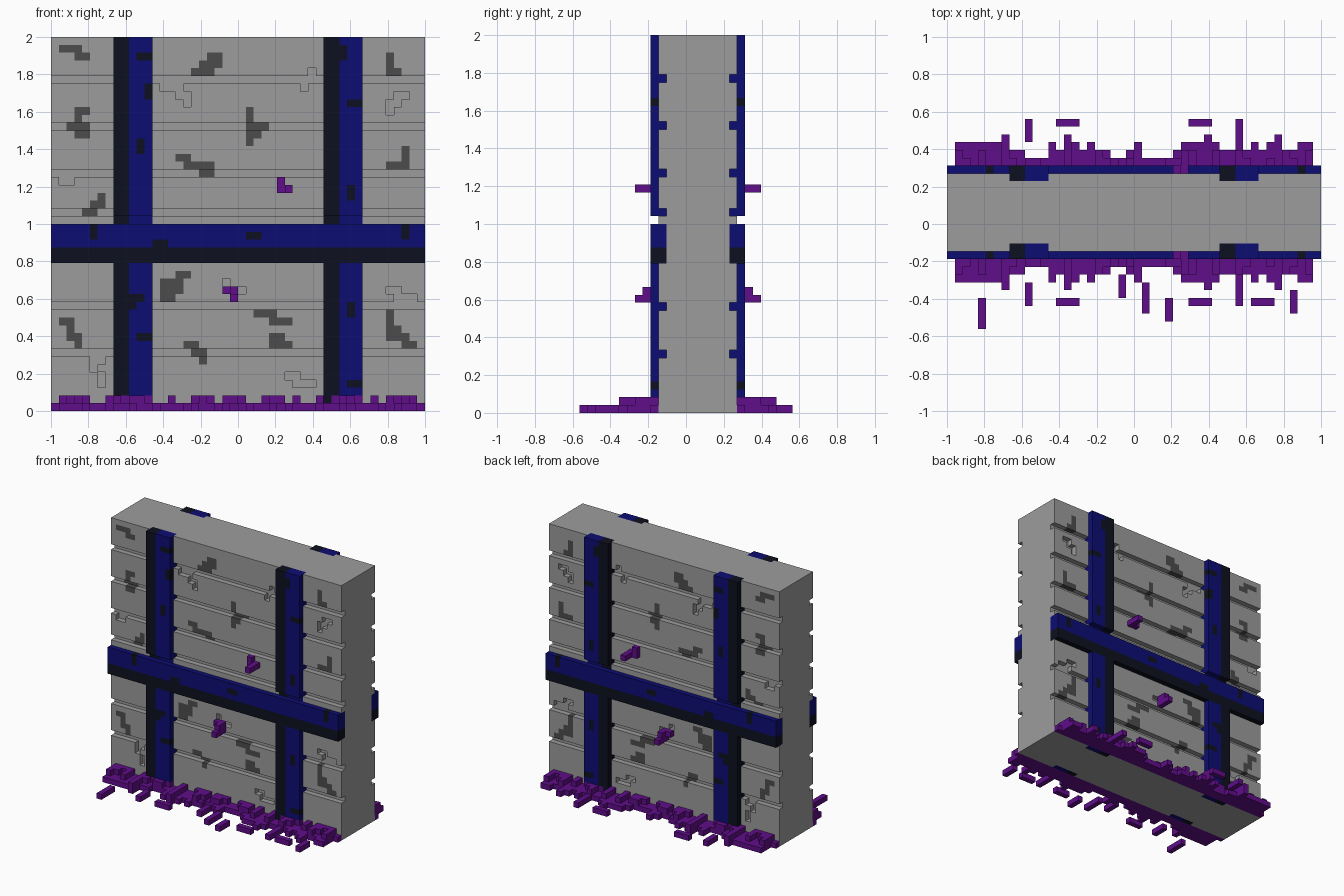
import bpy, bmesh
from mathutils import Vector

if "Cube" in bpy.data.objects:
    bpy.data.objects.remove(bpy.data.objects["Cube"], do_unlink=True)

V = 2 / 48                                  # block size: 48 x 27 x 48 blocks
ORIGIN = Vector((-1, -0.5625, 0))


def material(name, rgb):
    m = bpy.data.materials.new(name)
    m.use_nodes = True
    m.diffuse_color = (*rgb, 1)
    bsdf = next(n for n in m.node_tree.nodes if n.type == 'BSDF_PRINCIPLED')
    bsdf.inputs["Base Color"].default_value = (*rgb, 1)
    return m


GREY, DARK_GREY, BLUE, NIGHT, PURPLE = range(5)
MATERIALS = [
    material("light grey stone", (0.335, 0.335, 0.335)),
    material("dark grey stain", (0.073, 0.073, 0.073)),
    material("deep blue beam", (0.004, 0.004, 0.175)),
    material("near black blue", (0.004, 0.005, 0.014)),
    material("purple grass", (0.118, 0.004, 0.255)),
]


def box(x0, x1, y0, y1, z0, z1):
    return [(x, y, z) for x in range(x0, x1) for y in range(y0, y1) for z in range(z0, z1)]


def runs(rows):
    """(row, first column, last column) -> set of (column, row)"""
    return {(x, z) for z, a, b in rows for x in range(a, b + 1)}


def mirrored(cells):
    """Repeat front blocks on the back of the wall."""
    return {**cells, **{(x, 29 - y, z): c for (x, y, z), c in cells.items()}}


def build(name, cells):
    """Skin a dictionary of coloured blocks, then join its flat areas."""
    bm = bmesh.new()
    for (x, y, z), colour in cells.items():
        cell = Vector((x, y, z))
        for axis in range(3):
            for side in (0, 1):
                n = [x, y, z]
                n[axis] += 2 * side - 1
                if tuple(n) in cells:
                    continue
                quad = []
                for a, b in ((0, 0), (1, 0), (1, 1), (0, 1)):
                    c = Vector((0, 0, 0))
                    c[axis], c[(axis + 1) % 3], c[(axis + 2) % 3] = side, a, b
                    quad.append(bm.verts.new(ORIGIN + (cell + c) * V))
                f = bm.faces.new(quad if side else quad[::-1])
                f.material_index = colour
    bmesh.ops.remove_doubles(bm, verts=bm.verts, dist=V / 10)
    bmesh.ops.dissolve_limit(bm, angle_limit=0.01, verts=bm.verts, edges=bm.edges,
                             delimit={'MATERIAL'})
    me = bpy.data.meshes.new(name)
    bm.to_mesh(me)
    bm.free()
    for m in MATERIALS:
        me.materials.append(m)
    ob = bpy.data.objects.new(name, me)
    bpy.context.scene.collection.objects.link(ob)


# Stains and chips on the planks, one patch per line
stains = runs([
    (46, 1, 3), (45, 3, 4),
    (45, 20, 21), (44, 19, 21), (43, 18, 20),
    (45, 43, 43), (44, 43, 43), (43, 43, 44),
    (38, 3, 4), (37, 3, 3), (36, 2, 4), (35, 3, 4),
    (38, 25, 25), (37, 25, 25), (36, 25, 27), (35, 25, 26), (34, 25, 25),
    (32, 16, 17), (31, 17, 20), (30, 19, 20),
    (33, 45, 45), (32, 45, 45), (31, 43, 45),
    (27, 6, 6), (26, 5, 6), (25, 4, 5),
]) | runs([
    (17, 16, 17), (16, 14, 16), (15, 14, 16), (14, 14, 15),
    (12, 26, 28), (11, 28, 30),
    (9, 28, 29), (8, 28, 30),
    (8, 17, 18), (7, 18, 19), (6, 19, 19),
    (11, 1, 2), (10, 2, 2), (9, 2, 3), (8, 3, 3),
    (12, 43, 43), (11, 43, 43), (10, 43, 44), (9, 43, 45), (8, 45, 46),
])
chips = runs([
    (43, 33, 33), (41, 32, 32),
    (41, 14, 16), (40, 16, 17), (39, 17, 17),
    (40, 44, 45), (39, 43, 44), (38, 43, 43),
    (29, 1, 2),
    (15, 43, 44), (14, 44, 46),
    (16, 22, 22), (15, 22, 24),
    (6, 5, 6), (5, 5, 5), (4, 6, 6), (3, 6, 6),
    (4, 30, 31), (3, 31, 33),
])
GROOVES = (7, 13, 25, 30, 36, 42)
RAIL = range(19, 24)
POSTS = (8, 35)

# Wall: solid core with a grooved plank layer on each face
wall = {}
for x, y, z in box(0, 48, 10, 15, 0, 48):
    in_post = any(p <= x < p + 5 for p in POSTS)
    if y == 10 and (z in GROOVES or z in RAIL or in_post or (x, z) in chips):
        continue
    wall[x, y, z] = DARK_GREY if (x, z) in stains and y < 12 else GREY
build("plank_wall", mirrored(wall))

# Ground grass: depth in blocks for each column, plus raised tufts and stray blades
depths = "144444453322243543433223422223444543343434533434431"[:46] + "41"
raised = [(1, 4), (7, 12), (15, 15), (18, 20), (22, 24), (27, 29), (31, 31),
          (34, 34), (36, 39), (41, 41), (43, 46)]
grass = {}
for x, d in enumerate(depths):
    d = int(d)
    for y in range(10 - d, 10):
        grass[x, y, 0] = PURPLE
    if any(a <= x <= b for a, b in raised):
        top = d if d == 5 else (1, 3, 2)[x % 3]
        for y in range(10 - min(top, d), 10):
            grass[x, y, 1] = PURPLE
for x0, x1, y0, y1 in ((10, 11, 3, 6), (14, 17, 3, 4), (31, 34, 3, 4), (37, 38, 3, 6)):
    grass.update({c: PURPLE for c in box(x0, x1, y0, y1, 0, 1)})
# Wall sprigs
for b in ((29, 30, 9, 10, 28, 30), (30, 31, 7, 10, 28, 29),
          (22, 24, 9, 10, 15, 16), (23, 24, 8, 10, 14, 16), (23, 24, 7, 8, 14, 15)):
    grass.update({c: PURPLE for c in box(*b)})
grass = mirrored(grass)
# Extra blades in front only
for x0, x1, y0, y1 in ((4, 5, 0, 4), (22, 23, 4, 7), (25, 26, 2, 6), (28, 29, 1, 4),
                       (39, 42, 3, 4), (44, 45, 2, 5)):
    grass.update({c: PURPLE for c in box(x0, x1, y0, y1, 0, 1)})
build("grass_and_sprigs", grass)

# Upright posts: dark strip on one side, dark knots on the blue
knots = runs([
    (45, 11, 12), (41, 12, 12), (40, 12, 12), (34, 11, 11), (33, 11, 11),
    (14, 10, 11), (13, 10, 10), (9, 11, 12),
    (46, 37, 37), (45, 37, 37), (39, 38, 39), (28, 38, 38), (27, 38, 38),
    (13, 38, 38), (12, 38, 38), (3, 38, 39),
])
for name, p in zip(("right_post", "left_post"), POSTS):
    post = {}
    for c in box(p, p + 5, 9, 11, 0, 48):
        x, y, z = c
        if z in RAIL or c in grass or (y == 9 and z == 24):
            continue
        post[c] = NIGHT if x < p + 2 or (x, z) in knots else BLUE
    build(name, mirrored(post))

# Cross rail: dark lower edge and dark knots
rail_knots = runs([(23, 5, 5), (22, 5, 5), (21, 13, 14), (22, 25, 26), (23, 45, 45), (22, 45, 45)])
rail = {c: NIGHT if c[2] < 21 or (c[0], c[2]) in rail_knots else BLUE
        for c in box(0, 48, 9, 11, 19, 24)}
build("cross_rail", mirrored(rail))
